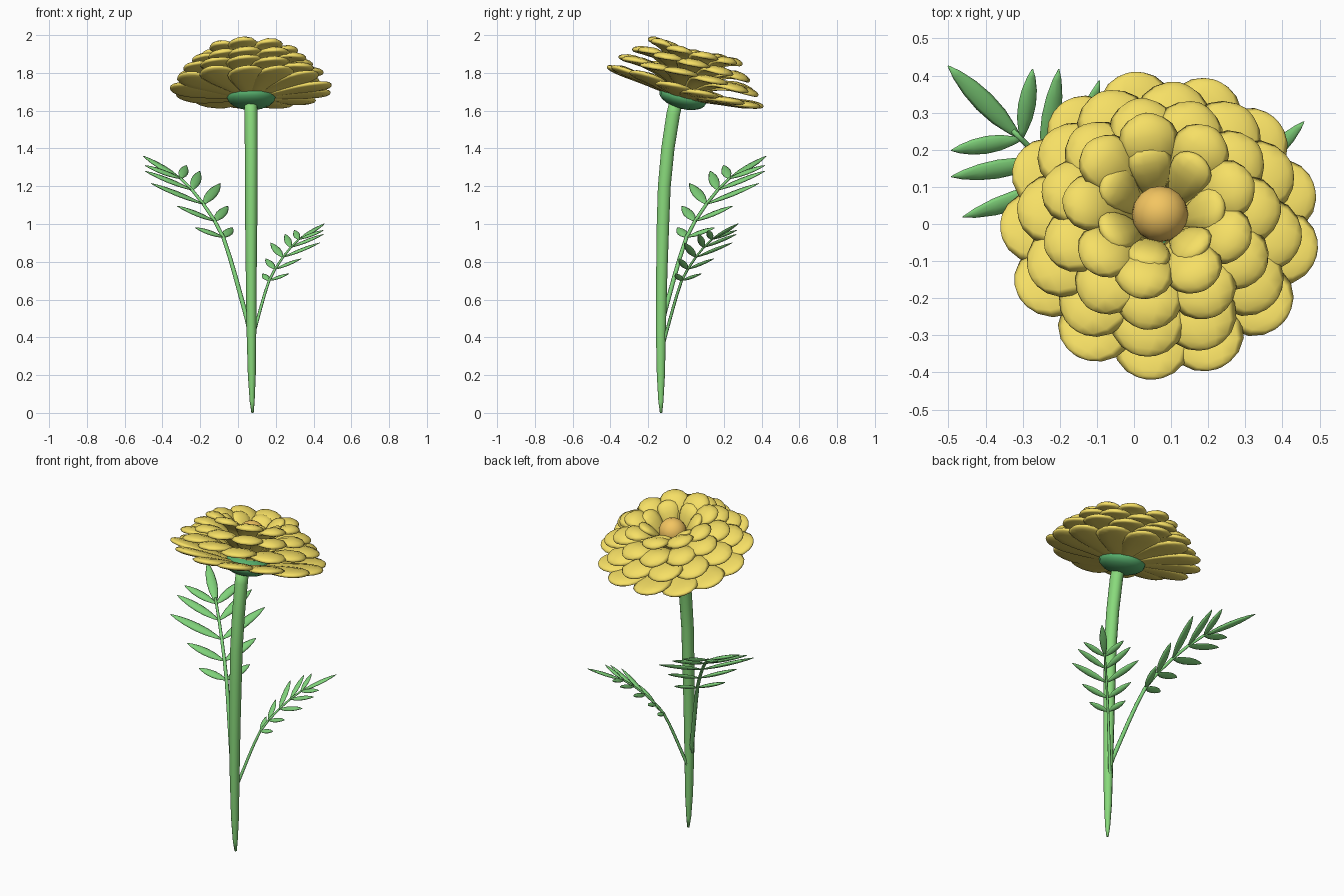
import bpy, bmesh, math, random
from mathutils import Vector, Matrix

if "Cube" in bpy.data.objects:
    bpy.data.objects.remove(bpy.data.objects["Cube"])

random.seed(4)

def material(name, rgb):
    m = bpy.data.materials.new(name)
    m.diffuse_color = (*rgb, 1)
    m.use_nodes = True
    m.node_tree.nodes["Principled BSDF"].inputs["Base Color"].default_value = m.diffuse_color
    return m

YELLOW = material("petal_yellow", (0.92, 0.74, 0.13))
ORANGE = material("centre_orange", (0.90, 0.56, 0.12))
STEM = material("stem_green", (0.25, 0.70, 0.20))
LEAF = material("leaf_green", (0.22, 0.66, 0.20))
CUP = material("cup_green", (0.10, 0.45, 0.16))

def finish(bm, name, mat, matrix=Matrix(), smooth=True):
    bmesh.ops.recalc_face_normals(bm, faces=bm.faces)
    for f in bm.faces:
        f.smooth = smooth
    me = bpy.data.meshes.new(name)
    bm.to_mesh(me)
    bm.free()
    me.materials.append(mat)
    ob = bpy.data.objects.new(name, me)
    ob.matrix_world = matrix
    bpy.context.collection.objects.link(ob)
    return ob

def loft(bm, path, side, widths, thicks, sides=8, droop=0.0):
    """Elliptical sections swept along a path; edges may droop."""
    path = [Vector(p) for p in path]
    rings = []
    for i, p in enumerate(path):
        t = (path[min(i + 1, len(path) - 1)] - path[max(i - 1, 0)]).normalized()
        s = (side - t * side.dot(t)).normalized()
        n = s.cross(t)
        ring = []
        for k in range(sides):
            a = math.tau * k / sides
            c = math.cos(a)
            ring.append(bm.verts.new(p + s * widths[i] * c
                        + n * (thicks[i] * math.sin(a) - droop * c * c * widths[i])))
        rings.append(ring)
    for r0, r1 in zip(rings, rings[1:]):
        for k in range(sides):
            j = (k + 1) % sides
            bm.faces.new((r0[k], r0[j], r1[j], r1[k]))
    bm.faces.new(rings[0])
    bm.faces.new(rings[-1])

# Stem
bm = bmesh.new()
spine = [(0.077, -0.132, 0), (0.075, -0.133, 0.06), (0.073, -0.133, 0.2), (0.071, -0.133, 0.45),
         (0.07, -0.128, 0.75), (0.07, -0.122, 1.0), (0.07, -0.115, 1.2), (0.07, -0.096, 1.4),
         (0.069, -0.068, 1.58), (0.067, -0.05, 1.66)]
rad = [0.006, 0.013, 0.021, 0.026, 0.029, 0.032, 0.033, 0.034, 0.035, 0.034]
loft(bm, spine, Vector((1, 0, 0)), rad, [r * 1.08 for r in rad], 10)
finish(bm, "stem", STEM)

# Flower head, tilted backwards
head = Matrix.Translation((0.07, -0.02, 1.66)) @ Matrix.Rotation(math.radians(-15), 4, 'X')

def ball(name, mat, h, rx, rz):
    bm = bmesh.new()
    bmesh.ops.create_uvsphere(bm, u_segments=16, v_segments=10, radius=1)
    bm.transform(Matrix.Translation((0, 0, h)) @ Matrix.Diagonal((rx, rx, rz, 1)))
    finish(bm, name, mat, head)

ball("sepal_cup", CUP, 0.01, 0.128, 0.06)
ball("flower_centre", ORANGE, 0.18, 0.076, 0.076)

# Petal rings: count, half width, start angle, edge droop, (radius, height) of base, bend and tip
RINGS = [
    (13, 0.105, 0.275, 0.02, (0.05, 0.01), (0.26, 0.055), (0.43, 0.07)),
    (12, 0.102, 0.40, 0.08, (0.06, 0.05), (0.22, 0.17), (0.385, 0.13)),
    (11, 0.092, 0.05, 0.12, (0.06, 0.07), (0.18, 0.25), (0.325, 0.19)),
    (9, 0.080, 0.30, 0.12, (0.06, 0.09), (0.14, 0.295), (0.262, 0.25)),
    (7, 0.060, 0.00, 0.0, (0.06, 0.11), (0.10, 0.24), (0.175, 0.262)),
]
T = [0, 0.15, 0.35, 0.55, 0.72, 0.85, 0.94, 0.985, 1]
W = [0.35, 0.5, 0.75, 0.95, 1.0, 0.88, 0.62, 0.34, 0.12]
H = [0.008, 0.012, 0.015, 0.018, 0.02, 0.019, 0.015, 0.01, 0.005]
for ri, (n, hw, start, droop, a, b, c) in enumerate(RINGS):
    bm = bmesh.new()
    for k in range(n):
        ang = start + math.tau * k / n + random.uniform(-0.04, 0.04)
        out = Vector((math.cos(ang), math.sin(ang), 0))
        # each petal rolls slightly so it overlaps its neighbour
        side = Vector((-out.y, out.x, 0.08))
        lift = random.uniform(-0.01, 0.01)
        path = []
        for t in T:
            r, h = (a[i] * (1 - t) ** 2 + 2 * b[i] * t * (1 - t) + c[i] * t * t for i in (0, 1))
            path.append(out * r + Vector((0, 0, h + lift * t)))
        loft(bm, path, -side, [w * hw for w in W], H, 10, droop)
    finish(bm, f"petal_ring_{ri + 1}", YELLOW, head)

# Feathery leaves: stalk profile in (forward, up), then leaflet pairs
STALK = [(-0.02, -0.06), (0.0, 0.0), (0.085, 0.22), (0.13, 0.33), (0.177, 0.43), (0.24, 0.515),
         (0.325, 0.605), (0.41, 0.68), (0.495, 0.74), (0.53, 0.757)]
PAIRS = [(0.07, 0.14, 0.05), (0.092, 0.19, 0.08), (0.134, 0.26, 0.11),
         (0.148, 0.205, 0.10), (0.113, 0.155, 0.07)]
LT = [0, 0.12, 0.3, 0.5, 0.7, 0.88, 1]
LW = [0.15, 0.5, 0.88, 1, 0.85, 0.48, 0.06]

def leaflet(bm, base, delta, hw):
    base, delta = Vector(base), Vector(delta)
    slope = Vector((-0.45, 0, 0.9))
    loft(bm, [base + delta * t for t in LT], delta.cross(slope),
         [hw * w for w in LW], [0.01 * w + 0.001 for w in LW], 8)

def leaf(name, origin, yaw, scale):
    bm = bmesh.new()
    n = len(STALK)
    r = [0.013 - 0.006 * i / (n - 1) for i in range(n)]
    loft(bm, [(u, 0, z) for u, z in STALK], Vector((0, 1, 0)), r, r, 8)
    for (u, z), (f, s, up) in zip(STALK[4:9], PAIRS):
        for sign in (-1, 1):
            leaflet(bm, (u, 0, z), (f, s * sign, up), 0.021 + 0.03 * s)
    leaflet(bm, (0.5, 0, 0.742), (0.275, 0, 0.118), 0.029)
    finish(bm, name, LEAF, Matrix.Translation(origin)
           @ Matrix.Rotation(math.radians(yaw), 4, 'Z') @ Matrix.Scale(scale, 4))

leaf("large_leaf", (0.047, -0.122, 0.5), 135, 1.0)
leaf("small_leaf", (0.078, -0.111, 0.4), 45.5, 0.7)
